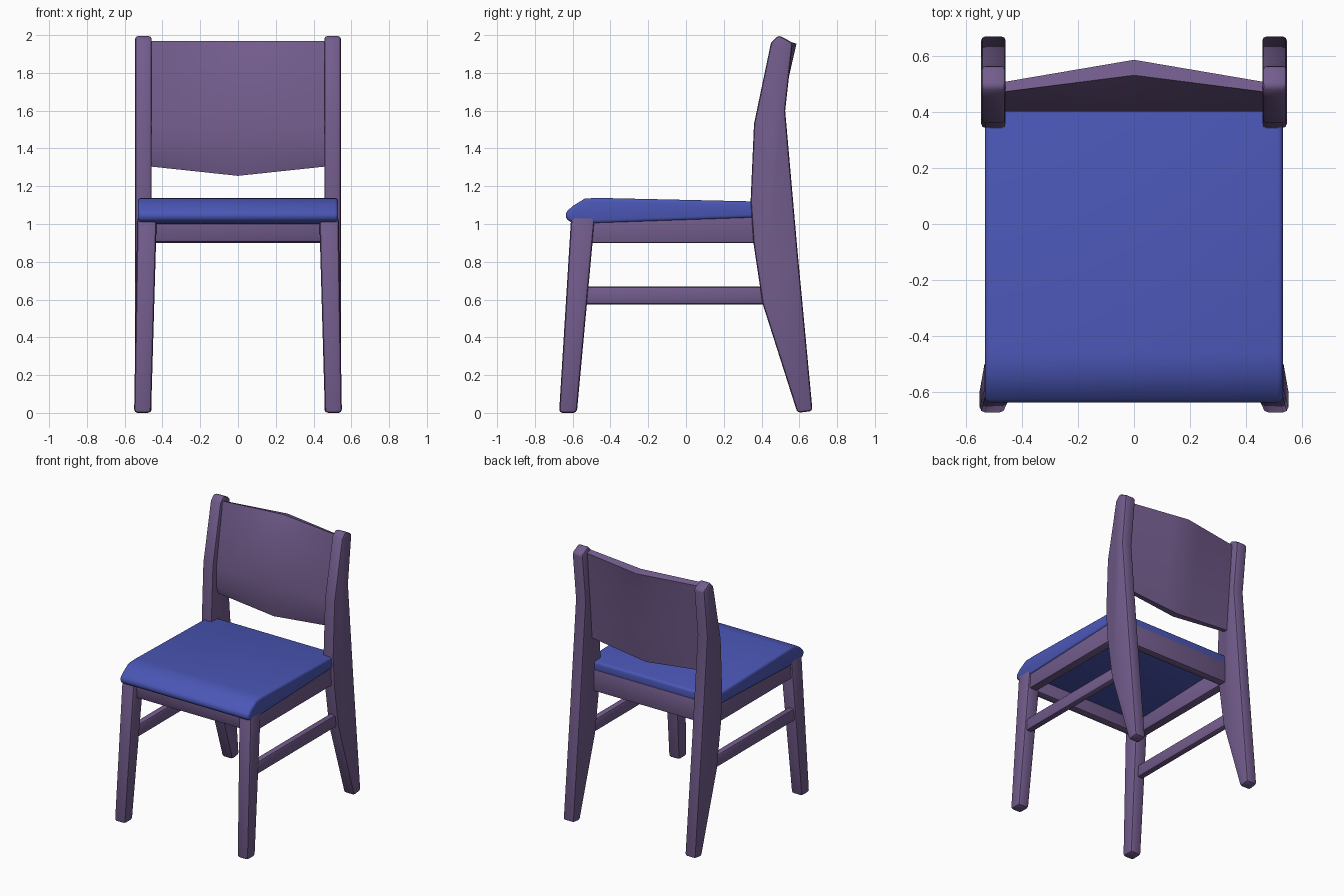
import bpy, bmesh, math

if "Cube" in bpy.data.objects:
    bpy.data.objects.remove(bpy.data.objects["Cube"])


def material(name, rgb):
    m = bpy.data.materials.new(name)
    m.diffuse_color = (*rgb, 1)
    m.use_nodes = True
    m.node_tree.nodes["Principled BSDF"].inputs["Base Color"].default_value = m.diffuse_color
    return m


wood = material("plum wood", (0.17, 0.108, 0.265))
cloth = material("blue upholstery", (0.07, 0.095, 0.47))


def loft(name, rings, mat, bevel=0.0, segments=2, mirror=False, angle=40):
    """Skin equal-length rings of points, cap the ends, soften the edges."""
    bm = bmesh.new()
    rows = [[bm.verts.new(p) for p in ring] for ring in rings]
    n = len(rows[0])
    for a, b in zip(rows, rows[1:]):
        for i in range(n):
            j = (i + 1) % n
            bm.faces.new((a[i], a[j], b[j], b[i]))
    bm.faces.new(rows[0])
    bm.faces.new(rows[-1])
    bmesh.ops.recalc_face_normals(bm, faces=bm.faces)
    if bevel:
        edges = [e for e in bm.edges if e.calc_face_angle(0) > math.radians(35)]
        bmesh.ops.bevel(bm, geom=edges, offset=bevel, segments=segments,
                        profile=0.5, affect='EDGES', clamp_overlap=True)
    me = bpy.data.meshes.new(name)
    bm.to_mesh(me)
    bm.free()
    ob = bpy.data.objects.new(name, me)
    bpy.context.collection.objects.link(ob)
    me.materials.append(mat)
    bpy.ops.object.select_all(action='DESELECT')
    ob.select_set(True)
    bpy.context.view_layer.objects.active = ob
    bpy.ops.object.shade_smooth_by_angle(angle=math.radians(angle))
    if mirror:
        ob.modifiers.new("mirror", 'MIRROR')
    return ob


def side_profile(name, profile, x0, x1, mat, **kw):
    """Extrude a (y, z) profile across x."""
    return loft(name, [[(x, y, z) for y, z in profile] for x in (x0, x1)], mat, **kw)


def rect(x0, x1, y0, y1, z):
    return [(x0, y0, z), (x1, y0, z), (x1, y1, z), (x0, y1, z)]


# Rear legs: one curved post from floor to top of backrest
post = [(0.59, 0.0), (0.67, 0.01), (0.59, 0.86), (0.525, 1.6), (0.565, 1.96),
        (0.49, 2.0), (0.45, 1.96), (0.36, 1.53), (0.342, 1.12),
        (0.357, 0.9), (0.405, 0.58)]
side_profile("rear_legs", post, 0.457, 0.545, wood, bevel=0.016, mirror=True)

# Front legs: tapered and splayed
loft("front_legs", [rect(0.46, 0.55, -0.672, -0.578, 0.0),
                    rect(0.43, 0.533, -0.608, -0.482, 1.04)],
     wood, bevel=0.018, mirror=True)

# Seat frame
side_profile("side_aprons", [(-0.53, 0.9), (0.40, 0.9), (0.40, 1.06), (-0.53, 1.03)],
             0.455, 0.52, wood, bevel=0.008, mirror=True)
side_profile("front_apron", [(-0.565, 0.905), (-0.505, 0.905), (-0.505, 1.04), (-0.58, 1.02)],
             -0.47, 0.47, wood, bevel=0.008)
side_profile("rear_apron", [(0.37, 0.9), (0.43, 0.9), (0.43, 1.06), (0.37, 1.06)],
             -0.48, 0.48, wood, bevel=0.008)

# Side stretchers
side_profile("side_stretchers", [(-0.55, 0.575), (0.45, 0.575), (0.45, 0.668), (-0.55, 0.668)],
             0.475, 0.525, wood, bevel=0.014, mirror=True)

# Upholstered seat with rounded front edge
seat = [(-0.59, 1.0), (-0.635, 1.025), (-0.638, 1.06), (-0.60, 1.095), (-0.535, 1.135),
        (-0.46, 1.138), (0.425, 1.118), (0.425, 1.035)]
side_profile("seat", seat, -0.53, 0.53, cloth, bevel=0.02, segments=3, angle=60)

# Backrest panel: straight front, top and back bowed toward the rear
rings = []
for i in range(9):
    x = -0.47 + 0.94 * i / 8
    b = 1 - abs(x) / 0.47
    rings.append([(x, 0.42, 1.305 - 0.05 * b), (x, 0.40, 1.36), (x, 0.40, 1.51),
                  (x, 0.447, 1.81), (x, 0.47 + 0.06 * b, 1.97),
                  (x, 0.505 + 0.08 * b, 1.955), (x, 0.49 + 0.055 * b, 1.78),
                  (x, 0.465 + 0.045 * b, 1.5), (x, 0.45 + 0.02 * b, 1.305 - 0.05 * b)])
loft("backrest", rings, wood, angle=50)
